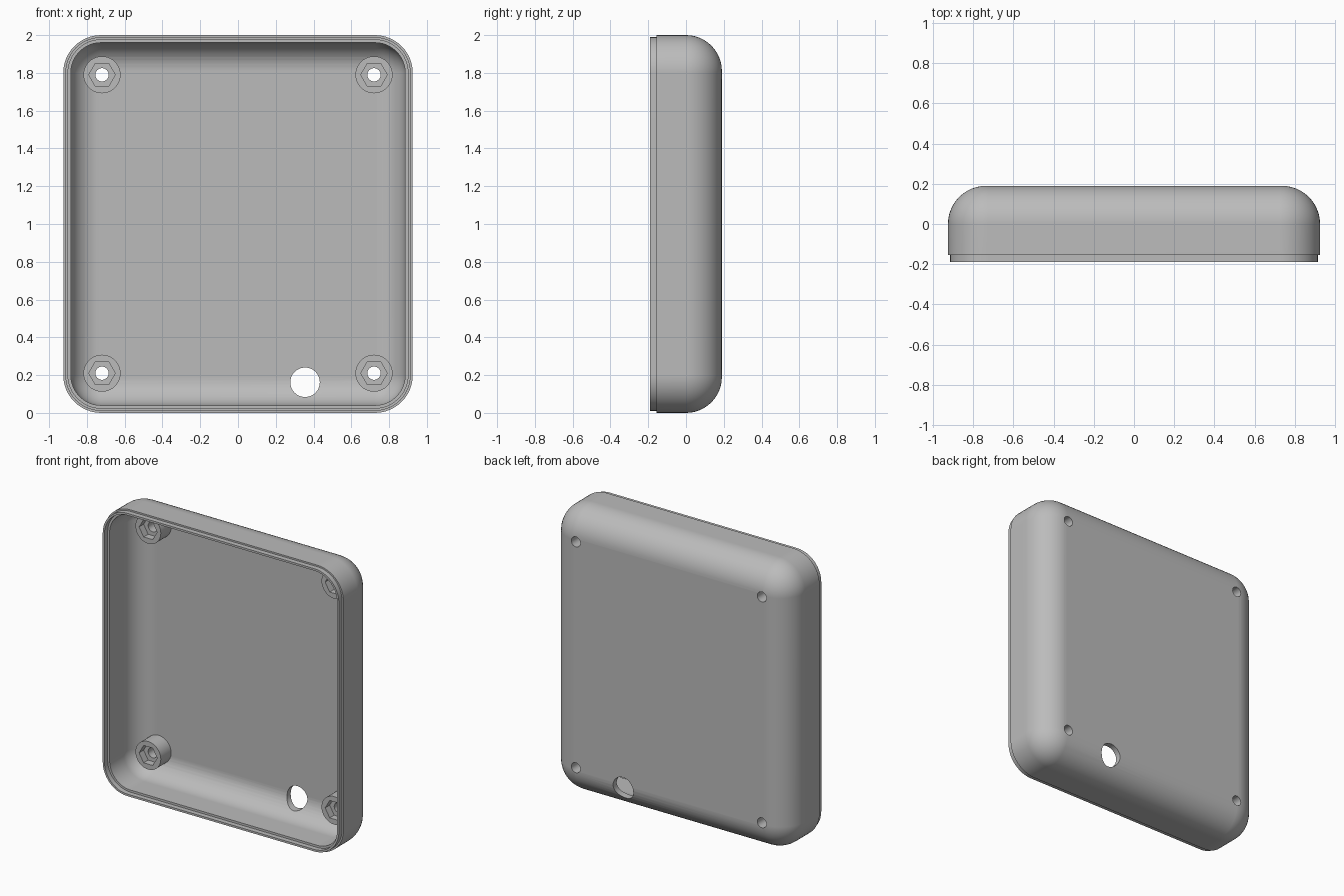
import bpy, bmesh, math
from mathutils import Matrix

cube = bpy.data.objects.get("Cube")
if cube:
    bpy.data.objects.remove(cube, do_unlink=True)

HALF_W, HALF_H, CORNER = 0.925, 1.0, 0.2
FILLET, WALL = 0.19, 0.04
BOSS_X, BOSS_Z = 0.72, 0.79

grey = bpy.data.materials.new("plain grey")
grey.use_nodes = True
colour = (0.5, 0.5, 0.5, 1)
grey.diffuse_color = colour
grey.node_tree.nodes["Principled BSDF"].inputs["Base Color"].default_value = colour


def make_object(name, bm):
    bmesh.ops.recalc_face_normals(bm, faces=bm.faces)
    mesh = bpy.data.meshes.new(name)
    bm.to_mesh(mesh)
    bm.free()
    mesh.materials.append(grey)
    obj = bpy.data.objects.new(name, mesh)
    bpy.context.collection.objects.link(obj)
    return obj


def rounded_ring(bm, inset, y, steps=12):
    """Rounded rectangle of vertices facing the front."""
    r = CORNER - inset
    ring = []
    for i, (sx, sz) in enumerate([(1, 1), (-1, 1), (-1, -1), (1, -1)]):
        for k in range(steps + 1):
            a = math.pi / 2 * (i + k / steps)
            ring.append(bm.verts.new((sx * (HALF_W - CORNER) + r * math.cos(a), y,
                                      1 + sz * (HALF_H - CORNER) + r * math.sin(a))))
    return ring


def cylinder(name, x, z, radius, y0, y1, sides=40, turn=0):
    bm = bmesh.new()
    place = (Matrix.Translation((x, (y0 + y1) / 2, z))
             @ Matrix.Rotation(math.pi / 2, 4, 'X') @ Matrix.Rotation(turn, 4, 'Z'))
    bmesh.ops.create_cone(bm, cap_ends=True, segments=sides, radius1=radius,
                          radius2=radius, depth=y1 - y0, matrix=place)
    return make_object(name, bm)


def combine(target, tool, operation):
    mod = target.modifiers.new(operation.title(), 'BOOLEAN')
    mod.operation, mod.solver, mod.object = operation, 'EXACT', tool
    tool.hide_render = True
    bpy.context.view_layer.objects.active = target
    bpy.ops.object.modifier_apply(modifier=mod.name)
    bpy.data.objects.remove(tool, do_unlink=True)


# Shell cross-section as (inset, y): back fillet, stepped lip, inside fillet
def arc(inset, radius, steps=12):
    angles = [math.pi / 2 * k / steps for k in range(steps + 1)]
    return [(inset + radius * (1 - math.sin(a)), radius * math.cos(a)) for a in angles]

profile = arc(0, FILLET)
profile += [(0, -0.155), (0.011, -0.155), (0.011, -0.19), (0.025, -0.19),
            (0.025, -0.155), (WALL, -0.155)]
profile += reversed(arc(WALL, FILLET - WALL))

bm = bmesh.new()
rings = [rounded_ring(bm, inset, y) for inset, y in profile]
for a, b in zip(rings, rings[1:]):
    for i in range(len(a)):
        j = (i + 1) % len(a)
        bm.faces.new((a[i], a[j], b[j], b[i]))
bm.faces.new(rings[0])
bm.faces.new(rings[-1])
shell = make_object("case_shell", bm)

# Screw bosses with hexagonal nut pockets and through holes
for sx in (-1, 1):
    for sz in (-1, 1):
        x, z = sx * BOSS_X, 1 + sz * BOSS_Z
        combine(shell, cylinder("boss", x, z, 0.098, 0.035, 0.156), 'UNION')
        combine(shell, cylinder("nut_pocket", x, z, 0.07, -0.05, 0.085, 6, math.pi / 6), 'DIFFERENCE')
        combine(shell, cylinder("screw_hole", x, z, 0.035, -0.05, 0.3, 32), 'DIFFERENCE')

# Cable opening low in the back
combine(shell, cylinder("cable_hole", 0.355, 0.162, 0.078, -0.1, 0.3, 48), 'DIFFERENCE')

bpy.ops.object.select_all(action='DESELECT')
shell.select_set(True)
bpy.context.view_layer.objects.active = shell
bpy.ops.object.shade_smooth_by_angle(angle=math.radians(30))
normals = shell.modifiers.new("Even shading", 'WEIGHTED_NORMAL')
normals.keep_sharp = True
